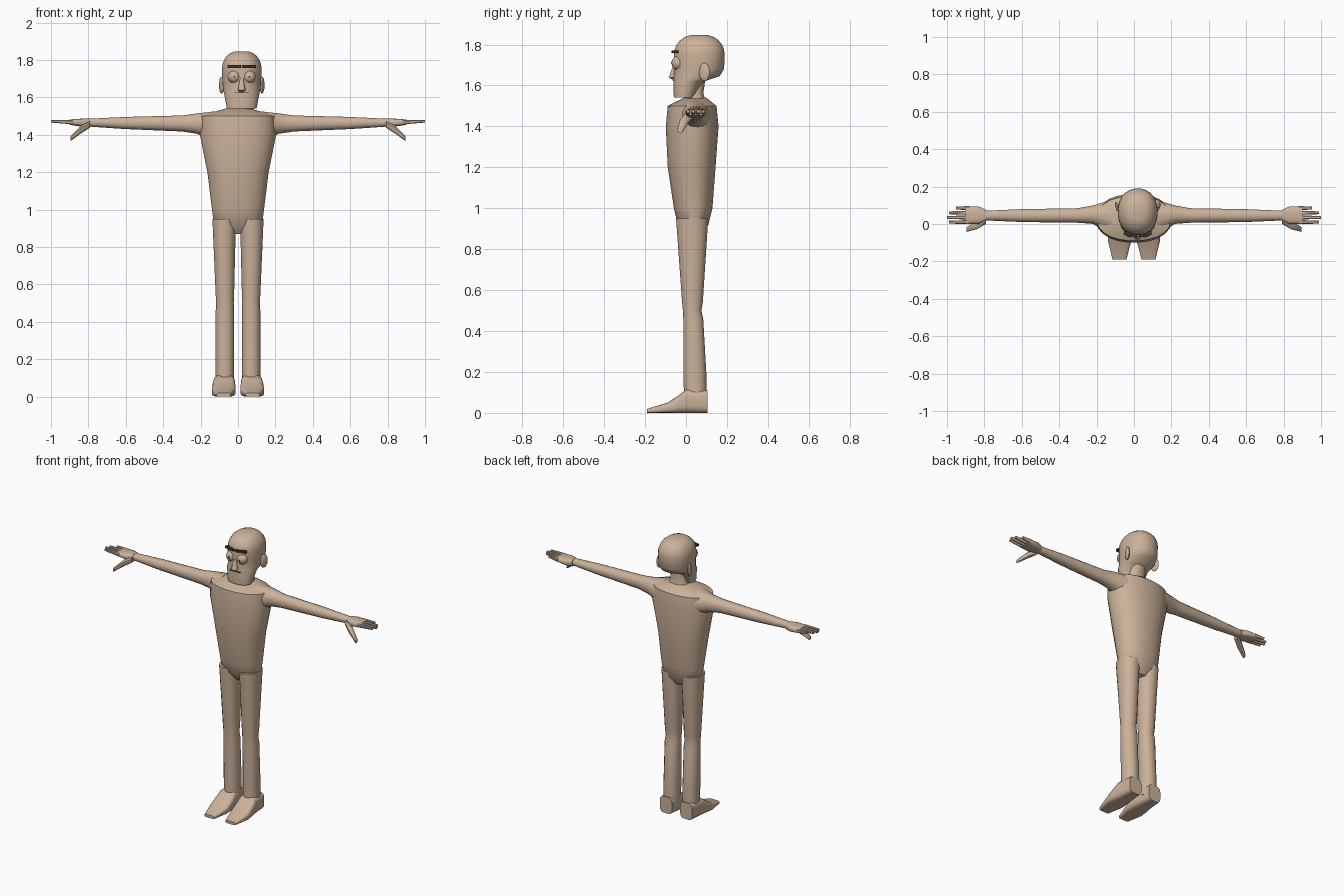
import bpy, bmesh, math
from mathutils import Vector

default = bpy.data.objects.get("Cube")
if default:
    bpy.data.objects.remove(default, do_unlink=True)


def material(name, red, green, blue):
    mat = bpy.data.materials.new(name)
    mat.use_nodes = True
    mat.diffuse_color = (red, green, blue, 1)
    shader = mat.node_tree.nodes["Principled BSDF"]
    shader.inputs["Base Color"].default_value = mat.diffuse_color
    return mat


skin = material("tan_skin", 0.6, 0.445, 0.325)
dark = material("dark_brown", 0.045, 0.034, 0.026)


def finish(name, bm, mat):
    bmesh.ops.recalc_face_normals(bm, faces=bm.faces)
    mesh = bpy.data.meshes.new(name)
    bm.to_mesh(mesh)
    bm.free()
    mesh.materials.append(mat)
    obj = bpy.data.objects.new(name, mesh)
    bpy.context.collection.objects.link(obj)
    bpy.ops.object.select_all(action="DESELECT")
    bpy.context.view_layer.objects.active = obj
    obj.select_set(True)
    bpy.ops.object.shade_smooth_by_angle(angle=math.radians(45))
    return obj


def loft(name, axis, sections, sides=16, power=2.2, mirror=1, shift=0):
    """Skin rounded sections (station, low, high, low, high) along an axis."""

    def rounded(value):
        return math.copysign(abs(value) ** (2 / power), value)

    def outline(station, left, right, low, high):
        ring = []
        for step in range(sides):
            turn = math.tau * (step + 0.5) / sides
            across = (left + right + (right - left) * rounded(math.cos(turn))) / 2
            along = (low + high + (high - low) * rounded(math.sin(turn))) / 2
            point = [across, along]
            point.insert("xyz".index(axis), station)
            point[0] = (point[0] + shift) * mirror
            ring.append(bm.verts.new(point))
        return ring

    bm = bmesh.new()
    rings = [outline(*section) for section in sections]
    for ring, following in zip(rings, rings[1:]):
        for i in range(sides):
            bm.faces.new((ring[i - 1], ring[i], following[i], following[i - 1]))
    bm.faces.new(rings[0])
    bm.faces.new(rings[-1])
    return finish(name, bm, skin)


def solid(name, shape, centre, size, mat=skin, turn=0):
    """Add a ball or a box with the given full size, turned about z."""
    bm = bmesh.new()
    if shape == "ball":
        bmesh.ops.create_uvsphere(bm, u_segments=16, v_segments=10, radius=0.5)
    else:
        bmesh.ops.create_cube(bm, size=1)
    bmesh.ops.scale(bm, vec=Vector(size), verts=bm.verts)
    obj = finish(name, bm, mat)
    obj.location = centre
    obj.rotation_euler.z = turn


def balanced(profile):
    """Turn (height, half width, front, back) rows into full sections."""
    return [(z, -half, half, front, back) for z, half, front, back in profile]


# Torso and neck
loft("torso", "z", balanced([
    (0.87, 0.05, 0, 0.08),
    (0.92, 0.13, -0.04, 0.11),
    (1, 0.14, -0.06, 0.13),
    (1.2, 0.165, -0.09, 0.145),
    (1.4, 0.205, -0.1, 0.16),
    (1.5, 0.2, -0.09, 0.15),
    (1.54, 0.07, -0.01, 0.1),
]), sides=24)

# The head sits slightly off the body's centre line
head_x = 0.02
loft("neck", "z", balanced([
    (1.52, 0.07, -0.01, 0.1),
    (1.56, 0.055, 0, 0.085),
    (1.66, 0.06, 0, 0.1),
]), shift=head_x)

# Jaw below, domed cranium above
jaw = [
    (1.54, 0.08, -0.06, 0.045),
    (1.62, 0.095, -0.062, 0.09),
    (1.645, 0.1, -0.06, 0.165),
    (1.68, 0.104, -0.06, 0.187),
]
crown = []
for step in range(6):
    rise = math.radians(step * 15)
    width = math.cos(rise) ** 0.8
    crown.append((1.75 + 0.1 * math.sin(rise), 0.107 * width,
                  0.065 - 0.125 * width, 0.065 + 0.125 * width))
loft("head", "z", balanced(jaw + crown), sides=24, shift=head_x)

loft("nose", "z", balanced([
    (1.63, 0.012, -0.07, -0.04),
    (1.64, 0.022, -0.085, -0.04),
    (1.7, 0.01, -0.064, -0.04),
]), sides=8, shift=head_x)
solid("mouth", "box", (head_x, -0.061, 1.625), (0.075, 0.008, 0.004), dark)

for side, s in (("left", 1), ("right", -1)):
    # Face parts
    eye_x = head_x + s * 0.04
    solid(side + "_eye", "ball", (eye_x, -0.036, 1.71), (0.07, 0.07, 0.07))
    solid(side + "_pupil", "ball", (eye_x, -0.07, 1.71), (0.01, 0.006, 0.01), dark)
    solid(side + "_eyebrow", "box", (eye_x, -0.054, 1.765), (0.07, 0.02, 0.014),
          dark, turn=s * 0.2)
    solid(side + "_ear", "ball", (head_x + s * 0.108, 0.09, 1.665),
          (0.022, 0.056, 0.09), turn=s * -0.35)

    # Leg with a slight pinch behind the knee
    loft(side + "_leg", "z", [
        (0.05, 0.02, 0.12, -0.01, 0.1),
        (0.2, 0.02, 0.12, -0.014, 0.1),
        (0.46, 0.02, 0.12, -0.014, 0.085),
        (0.5, 0.022, 0.117, -0.016, 0.076),
        (0.54, 0.02, 0.12, -0.02, 0.083),
        (0.95, 0.01, 0.138, -0.05, 0.11),
    ], mirror=s)

    # Foot, flat underneath and tapering to the toe
    loft(side + "_foot", "y", [
        (0.105, 0.03, 0.12, 0, 0.11),
        (0, 0.016, 0.132, 0, 0.115),
        (-0.03, 0.014, 0.137, 0, 0.09),
        (-0.09, 0.014, 0.14, 0, 0.05),
        (-0.19, 0.04, 0.115, 0, 0.02),
    ], power=4, mirror=s)

    # Arm with a flared shoulder
    loft(side + "_arm", "x", [
        (0.12, -0.06, 0.13, 1.36, 1.527),
        (0.22, 0, 0.1, 1.405, 1.515),
        (0.3, 0.006, 0.085, 1.417, 1.504),
        (0.6, 0.01, 0.08, 1.43, 1.496),
        (0.82, 0.02, 0.07, 1.445, 1.485),
    ], mirror=s)

    # Hand with four fingers and a drooping thumb
    loft(side + "_palm", "x", [
        (0.79, 0.02, 0.075, 1.44, 1.487),
        (0.83, 0, 0.094, 1.442, 1.487),
        (0.9, 0, 0.096, 1.453, 1.482),
    ], power=3, mirror=s)
    for n, finger in enumerate(("index", "middle", "ring", "little")):
        y = 0.01 + n * 0.025
        tip = 1 - 0.012 * (n - 1) ** 2
        loft(f"{side}_{finger}_finger", "x", [
            (0.88, y - 0.012, y + 0.012, 1.455, 1.48),
            (tip, y - 0.008, y + 0.008, 1.465, 1.48),
        ], sides=8, power=3, mirror=s)
    loft(side + "_thumb", "x", [
        (0.79, 0, 0.045, 1.437, 1.475),
        (0.84, -0.03, 0.015, 1.405, 1.45),
        (0.895, -0.043, -0.015, 1.366, 1.393),
    ], sides=8, mirror=s)
